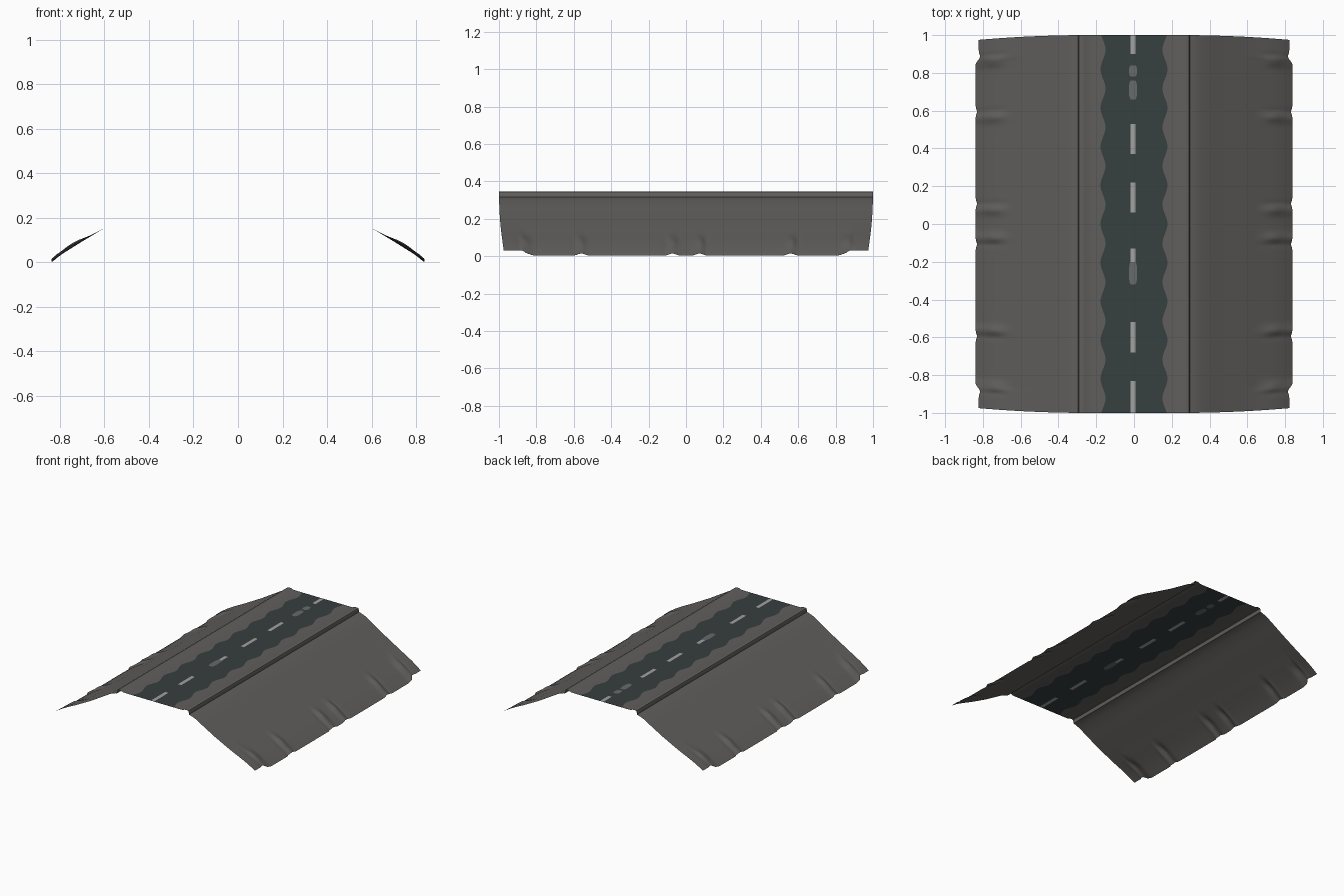
import bpy, bmesh, math

if "Cube" in bpy.data.objects:
    bpy.data.objects.remove(bpy.data.objects["Cube"])

def material(name, rgb):
    m = bpy.data.materials.new(name)
    m.diffuse_color = (*rgb, 1)
    m.use_nodes = True
    m.node_tree.nodes["Principled BSDF"].inputs["Base Color"].default_value = m.diffuse_color
    return m

MATS = [material("concrete_grey", (0.118, 0.114, 0.108)),
        material("asphalt_dark", (0.038, 0.050, 0.050)),
        material("paint_white", (0.36, 0.36, 0.35)),
        material("worn_paint_grey", (0.14, 0.145, 0.145))]

# Half cross-section outside the road: shoulder, kerb, drop, embankment
PROFILE = [(0.215, 0.336), (0.245, 0.337), (0.262, 0.344), (0.280, 0.345),
           (0.291, 0.342), (0.295, 0.332), (0.296, 0.316), (0.310, 0.313),
           (0.350, 0.298), (0.420, 0.256), (0.500, 0.208), (0.600, 0.154)]
TOP = 0.336
# Lane dashes (start, end) and worn patches (start, end)
DASHES = [(-1.0, -0.83), (-0.68, -0.52), (-0.20, -0.13), (0.06, 0.22),
          (0.37, 0.53), (0.90, 1.0)]
PATCHES = [(-0.32, -0.20), (0.66, 0.76), (0.78, 0.84)]
BUMPS = (0.075, 0.575, 0.875)
N = 200

def smooth(a, b, t):
    t = max(0, min(1, (t - a) / (b - a)))
    return t * t * (3 - 2 * t)

def paint_at(y):
    """Half width and material index of the centre strip."""
    for a, b in DASHES:
        if a <= y <= b:
            return 0.013, 2
    for a, b in PATCHES:
        if a <= y <= b:
            t = (2 * y - a - b) / (b - a)
            return 0.012 + 0.010 * math.sqrt(max(0, 1 - t * t)), 3
    return 0.013, 1

def road_half(y):
    return 0.164 + 0.013 * math.cos(2 * math.pi * (y - 0.82) / 0.205)

def embankment(y):
    """Lower slope points with folds near the foot and clipped corners."""
    a = abs(y)
    end = smooth(0.87, 0.90, a)
    foot_x, foot_z = 0.838 - 0.016 * end, 0.003 + 0.027 * end
    fold = sum(math.exp(-((a - c) / 0.026) ** 2) for c in BUMPS)
    dip = sum(math.exp(-((a - c - 0.035) / 0.015) ** 2) for c in BUMPS)
    pts = []
    for i in range(1, 11):
        t = i / 10
        x = 0.60 + (foot_x - 0.60) * t
        z = 0.154 + (foot_z - 0.154) * t
        z += 0.010 * math.sin(math.pi * t) * t      # slight belly
        k = math.exp(-((t - 0.62) / 0.24) ** 2)
        z += 0.015 * fold * k - 0.005 * dip * k
        if i >= 9:
            z += 0.010 * fold * (1 - end) * (i - 8) / 2
            x -= 0.007 * dip * (i - 8) / 2
        pts.append((x, z))
    return pts

def half_row(y):
    w, r = paint_at(y)[0], road_half(y)
    return [(w, TOP), (r, TOP)] + PROFILE + embankment(y)

bm = bmesh.new()
rows = []
for j in range(N + 1):
    y = -1 + 2 * j / N
    half = half_row(y)
    pts = [(-x, z) for x, z in reversed(half)] + half
    row = []
    for x, z in pts:
        # End edges pull in slightly towards the foot
        pull = 1 - 0.025 * max(0, (abs(x) - 0.25) / 0.57) ** 2
        row.append(bm.verts.new((x - (0.005 if abs(x) < 0.03 else 0), y * pull, z)))
    rows.append(row)

cols = len(rows[0])
mid = cols // 2 - 1          # centre strip column
for j in range(N):
    yc = -1 + (2 * j + 1) / N
    for i in range(cols - 1):
        f = bm.faces.new((rows[j][i], rows[j][i + 1], rows[j + 1][i + 1], rows[j + 1][i]))
        f.smooth = True
        if i == mid:
            f.material_index = paint_at(yc)[1]
        elif abs(i - mid) == 1:
            f.material_index = 1

mesh = bpy.data.meshes.new("road_embankment")
bm.to_mesh(mesh)
bm.free()
for m in MATS:
    mesh.materials.append(m)
road = bpy.data.objects.new("road_embankment", mesh)
bpy.context.collection.objects.link(road)
bpy.context.view_layer.objects.active = road
road.select_set(True)
bpy.ops.object.shade_smooth_by_angle(angle=math.radians(40))
